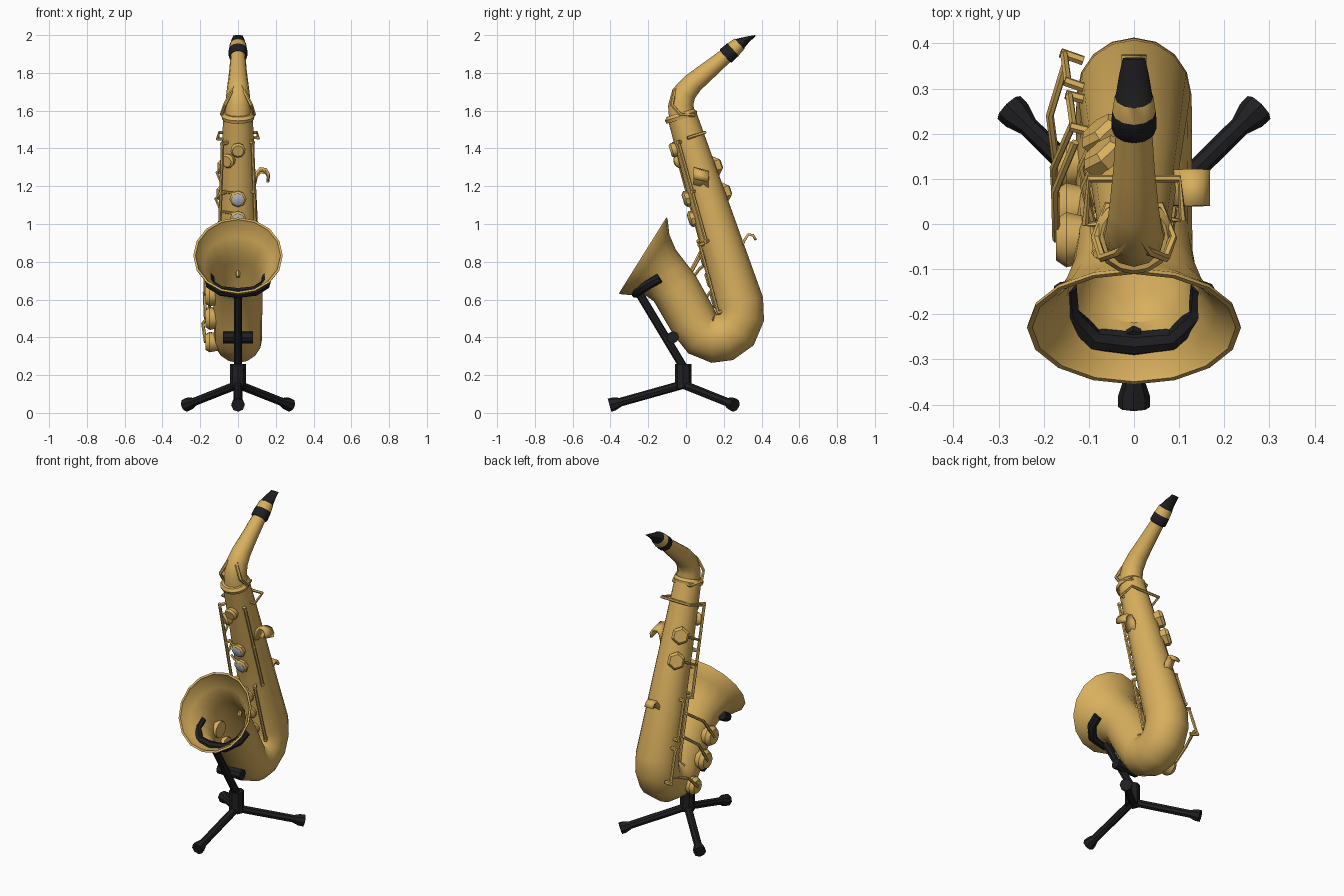
import bpy, bmesh, math
from mathutils import Vector as V

if "Cube" in bpy.data.objects:
    bpy.data.objects.remove(bpy.data.objects["Cube"])


def material(name, rgb):
    m = bpy.data.materials.new(name)
    m.diffuse_color = (*rgb, 1)
    m.use_nodes = True
    m.node_tree.nodes["Principled BSDF"].inputs["Base Color"].default_value = m.diffuse_color
    return m


GOLD = material("gold_brass", (0.69, 0.43, 0.11))
BLACK = material("black", (0.014, 0.014, 0.016))
PEARL = material("pearl_grey", (0.5, 0.53, 0.57))


def finish(name, bm, mats):
    bmesh.ops.recalc_face_normals(bm, faces=bm.faces)
    me = bpy.data.meshes.new(name)
    bm.to_mesh(me)
    bm.free()
    ob = bpy.data.objects.new(name, me)
    bpy.context.collection.objects.link(ob)
    for m in mats:
        me.materials.append(m)
    return ob


def skin(name, rings, mats, closed=False, rule=None):
    """Bridge a list of point rings into a tube; rule(i) gives the material of span i."""
    bm = bmesh.new()
    rv = [[bm.verts.new(p) for p in r] for r in rings]
    n = len(rings[0])
    spans = len(rv) if closed else len(rv) - 1
    for i in range(spans):
        a, b = rv[i], rv[(i + 1) % len(rv)]
        for k in range(n):
            f = bm.faces.new((a[k], a[(k + 1) % n], b[(k + 1) % n], b[k]))
            f.material_index = rule(i) if rule else 0
    if not closed:
        bm.faces.new(rv[0])
        bm.faces.new(rv[-1])
    return finish(name, bm, mats)


def ring(c, u, w, ru, rw, n):
    return [c + u * ru * math.cos(2 * math.pi * k / n) + w * rw * math.sin(2 * math.pi * k / n)
            for k in range(n)]


def sweep(name, pts, r, n=6, mat=GOLD, closed=False):
    """Round bar along 3D points, one radius or one per point."""
    pts = [V(p) for p in pts]
    rad = r if isinstance(r, (list, tuple)) else [r] * len(pts)
    u, rings, m = None, [], len(pts)
    for i, p in enumerate(pts):
        nxt = pts[(i + 1) % m] if closed else pts[min(i + 1, m - 1)]
        prv = pts[i - 1] if closed else pts[max(i - 1, 0)]
        t = (nxt - prv).normalized()
        if u is None:
            u = t.orthogonal()
        u = (u - t * u.dot(t)).normalized()
        rings.append(ring(p, u, t.cross(u), rad[i], rad[i], n))
    return skin(name, rings, [mat], closed)


def side_rings(stations, n):
    """Rings along a path in the x=0 plane: (y, z, half width, half depth, heading in degrees)."""
    out = []
    for y, z, rx, rn, a in stations:
        a = math.radians(a)
        out.append(ring(V((0, y, z)), V((1, 0, 0)), V((0, -math.sin(a), math.cos(a))), rx, rn, n))
    return out


def on_body(z, ang, off=0.0):
    """Point on (or off) the main tube, 0 = right, 90 = back, 180 = left, 270 = front."""
    a = math.radians(ang)
    d = V((1, 0, 0)) * math.cos(a) + V((0, 0.955, 0.296)) * math.sin(a)
    s = 1.57 - z
    return V((0, -0.02 + 0.31 * s, z)) + d * (0.078 + 0.047 * s + off), d


def cup(name, p, d, r, h, n=10, mat=GOLD):
    p, d = V(p), V(d)
    return sweep(name, [p - d * 0.02, p + d * h * 0.6, p + d * h], [r * 0.8, r, r * 0.75], n, mat)


def rod(name, z0, z1, ang, off, r=0.009, posts=2):
    """Key rod along the body with short posts into the tube."""
    sweep(name, [on_body(z0, ang, off)[0], on_body(z1, ang, off)[0]], r)
    for i in range(posts):
        z = z0 + (z1 - z0) * (0.02 + 0.96 * i / (posts - 1))
        sweep(name + "_post", [on_body(z, ang, -0.01)[0], on_body(z, ang, off + 0.008)[0]], 0.011)


def hook(name, pts, width):
    """Curved plate hook."""
    bm = bmesh.new()
    w = V(width) / 2
    rows = [(bm.verts.new(V(p) - w), bm.verts.new(V(p) + w)) for p in pts]
    for a, b in zip(rows, rows[1:]):
        bm.faces.new((a[0], a[1], b[1], b[0]))
    s = finish(name, bm, [GOLD]).modifiers.new("thickness", 'SOLIDIFY')
    s.thickness, s.offset = 0.014, 0


# Main tube, bow and flared bell, with an inner wall
body = [(-0.02, 1.57, .078, -73), (0.135, 1.07, .102, -73), (0.287, 0.58, .125, -75),
        (0.288, 0.51, .127, -100), (0.26, 0.44, .128, -130), (0.205, 0.4, .128, -160),
        (0.14, 0.393, .128, 178), (0.085, 0.42, .128, 145), (0.04, 0.485, .128, 121),
        (-0.06, 0.66, .13, 122), (-0.117, 0.716, .14, 127), (-0.163, 0.745, .162, 138),
        (-0.2, 0.785, .195, 145), (-0.222, 0.828, .235, 148), (-0.23, 0.833, .237, 148)]
outer = side_rings([(y, z, r, r, a) for y, z, r, a in body], 16)
inner = side_rings([(y, z, r - .012, r - .012, a) for y, z, r, a in body[3:]], 16)
skin("body_and_bell", outer + inner[::-1], [GOLD])

# Neck with collar
skin("neck", side_rings([(-0.02, 1.56, .07, .07, 100), (-0.028, 1.63, .067, .067, 92),
                         (-0.012, 1.69, .062, .064, 68), (0.035, 1.745, .055, .056, 50),
                         (0.12, 1.815, .046, .048, 44), (0.21, 1.89, .04, .04, 42)], 12), [GOLD])
skin("neck_collar", side_rings([(-0.022, 1.555, .084, .084, 107), (-0.027, 1.572, .088, .088, 107),
                                (-0.031, 1.588, .076, .076, 107)], 16), [GOLD])

# Mouthpiece with a gold ligature band
skin("mouthpiece", side_rings([(0.207, 1.887, .046, .042, 42), (0.212, 1.891, .05, .047, 42),
                               (0.247, 1.922, .049, .045, 42), (0.249, 1.924, .048, .044, 42),
                               (0.282, 1.953, .043, .038, 42), (0.288, 1.957, .04, .032, 45),
                               (0.325, 1.978, .034, .017, 38), (0.367, 1.997, .025, .004, 35)], 12),
     [BLACK, GOLD], rule=lambda i: int(i == 3))

# Octave key loop on the neck, and the wire frame below it
half = [(0.035, -0.062, 1.7), (0.07, -0.075, 1.63), (0.086, -0.03, 1.58), (0.06, 0.04, 1.575)]
loop = [(0, -0.008, 1.765)] + half + [(-x, y, z) for x, y, z in half[::-1]]
sweep("octave_key_loop", loop, 0.01, closed=True)
sweep("octave_frame", [(0.07, 0.01, 1.46), (0.108, 0.01, 1.455), (0.1, 0.1, 1.485),
                       (-0.1, 0.1, 1.485), (-0.108, 0.0, 1.45), (-0.07, 0.0, 1.45)], 0.009)

# Key rods
rod("upper_left_rod", 1.46, 0.92, 226, 0.035, posts=3)
rod("upper_right_rod", 1.46, 0.92, 322, 0.014, posts=3)
rod("lower_right_rod", 0.93, 0.56, 300, 0.022)
rod("lower_left_rod", 0.95, 0.56, 240, 0.022)
rod("side_rod", 0.93, 0.70, 165, 0.03)
rod("bow_rod", 0.66, 0.46, 160, 0.035)

# Front key cups: two plain, two with pearl touches
for z, a in ((1.42, 270), (1.36, 238)):
    p, d = on_body(z, a)
    cup("upper_key_cup", p, d, 0.04, 0.03)
for z in (1.165, 1.06):
    p, d = on_body(z, 270)
    cup("pearl_key_cup", p, d, 0.045, 0.025, 8)
    cup("pearl_touch", p + d * 0.02, d, 0.033, 0.01, 8, PEARL)
    sweep("pearl_key_arm", [on_body(z + 0.03, a, 0.014)[0] for a in (270, 248, 226)], 0.007)
for z in (0.85, 0.74, 0.63):
    p, d = on_body(z, 270)
    cup("lower_key_cup", p, d, 0.042, 0.02)

# Large back-left key cups
for z in (1.29, 1.15):
    p, d = on_body(z - 0.01, 128)
    cup("back_key_cup", p, d, 0.055, 0.04, 6)
    sweep("back_key_arm", [p + d * 0.03, on_body(z - 0.02, 175, 0.02)[0],
                           on_body(z - 0.04, 222, 0.03)[0]], 0.008)

# Low key cups on the left of bell and bow, with arms from the rods
for y, z, r, start in ((-0.035, 0.625, .062, on_body(0.85, 190, 0.02)[0]),
                       (0.03, 0.5, .062, on_body(0.72, 190, 0.02)[0]),
                       (0.13, 0.375, .055, on_body(0.5, 165, 0.03)[0])):
    cup("low_key_cup", (-0.115, y, z), (-1, 0, 0), r, 0.058)
    mid = (start + V((-0.17, y, z))) / 2 + V((-0.025, 0, 0.03))
    sweep("low_key_arm", [start, mid, (-0.172, y, z)], 0.009)

# Brace between bell and body
sweep("bell_brace", [(0, 0.1, 0.89), (0, 0.06, 0.81), (0, 0.01, 0.72)], 0.012)

# Thumb hooks on the right side and the back
hook("side_hook", [(0.085, 0.08, 1.2), (0.098, 0.08, 1.26), (0.118, 0.08, 1.285),
                   (0.148, 0.08, 1.28), (0.162, 0.08, 1.255), (0.158, 0.08, 1.23)], (0, 0.08, -0.02))
hook("back_hook", [(0, 0.29, 0.87), (0, 0.31, 0.915), (0, 0.33, 0.945),
                   (0, 0.355, 0.94), (0, 0.37, 0.915)], (0.055, 0, 0))

# Stand: hub, three legs, upright, bumper and bell fork
sweep("stand_hub", [(0, -0.015, 0.13), (0, -0.015, 0.26)], 0.043, 8, BLACK)
for dx, dy in ((0, -1), (0.71, 0.70), (-0.71, 0.70)):
    leg = [(dx * d, -0.015 + dy * d, 0.15 - 0.28 * d) for d in (0, 0.33, 0.365, 0.39)]
    sweep("stand_leg", leg, [.023, .023, .035, .036], 8, BLACK)
sweep("stand_upright", [(0, -0.012, 0.24), (0, -0.255, 0.645)], 0.022, 8, BLACK)
sweep("stand_bumper", [(-0.08, -0.07, 0.4), (0.08, -0.07, 0.4)], 0.032, 8, BLACK)
arm = [(0.152, -0.14, 0.715), (0.145, -0.2, 0.68), (0.09, -0.255, 0.645)]
sweep("stand_fork", arm + [(0, -0.265, 0.635)] + [(-x, y, z) for x, y, z in arm[::-1]],
      0.027, 8, BLACK)

# Smooth shading with sharp corners kept
for ob in bpy.data.objects:
    ob.select_set(True)
    bpy.context.view_layer.objects.active = ob
bpy.ops.object.shade_smooth_by_angle(angle=math.radians(40))
